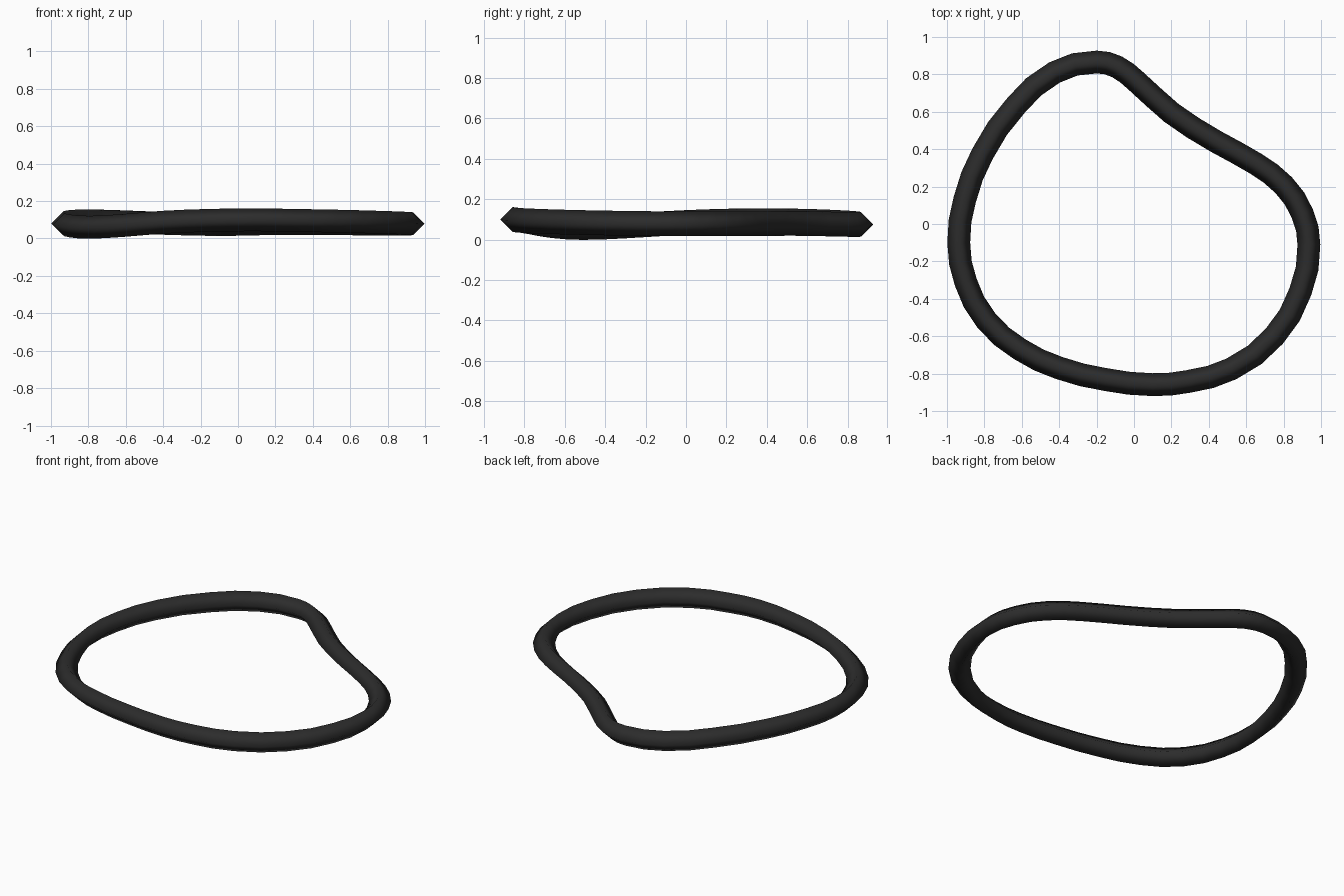
import bpy

if "Cube" in bpy.data.objects:
    bpy.data.objects.remove(bpy.data.objects["Cube"])

# Centre line of the closed band (x, y, z), clockwise from the left
path = [
    (-0.937, -0.10, 0.080), (-0.905, 0.13, 0.090), (-0.81, 0.375, 0.094), (-0.63, 0.635, 0.090),
    (-0.425, 0.81, 0.082), (-0.20, 0.866, 0.076), (-0.09, 0.84, 0.075), (0.01, 0.765, 0.076),
    (0.20, 0.594, 0.080), (0.44, 0.44, 0.080), (0.65, 0.323, 0.078), (0.80, 0.208, 0.078),
    (0.90, 0.055, 0.078), (0.935, -0.11, 0.079), (0.89, -0.36, 0.082), (0.75, -0.60, 0.087),
    (0.52, -0.775, 0.093), (0.29, -0.842, 0.097), (0.10, -0.859, 0.100), (-0.15, -0.832, 0.097),
    (-0.40, -0.77, 0.087), (-0.61, -0.67, 0.070), (-0.79, -0.515, 0.060), (-0.90, -0.31, 0.067),
]

# Four-sided tube swept along a smooth closed curve
curve = bpy.data.curves.new("band", 'CURVE')
curve.dimensions = '3D'
curve.twist_mode = 'Z_UP'
curve.resolution_u = 2
curve.bevel_depth = 0.061
curve.bevel_resolution = 0
spline = curve.splines.new('BEZIER')
spline.bezier_points.add(len(path) - 1)
for point, co in zip(spline.bezier_points, path):
    point.co = co
    point.handle_left_type = point.handle_right_type = 'AUTO'
spline.use_cyclic_u = True
spline.use_smooth = True

band = bpy.data.objects.new("band", curve)
bpy.context.collection.objects.link(band)

# Dark rubber colour
mat = bpy.data.materials.new("dark_rubber")
mat.diffuse_color = (0.025, 0.025, 0.025, 1)
mat.use_nodes = True
mat.node_tree.nodes["Principled BSDF"].inputs["Base Color"].default_value = mat.diffuse_color
curve.materials.append(mat)

bpy.context.view_layer.objects.active = band
band.select_set(True)
bpy.ops.object.convert(target='MESH')
bpy.ops.object.shade_smooth()
